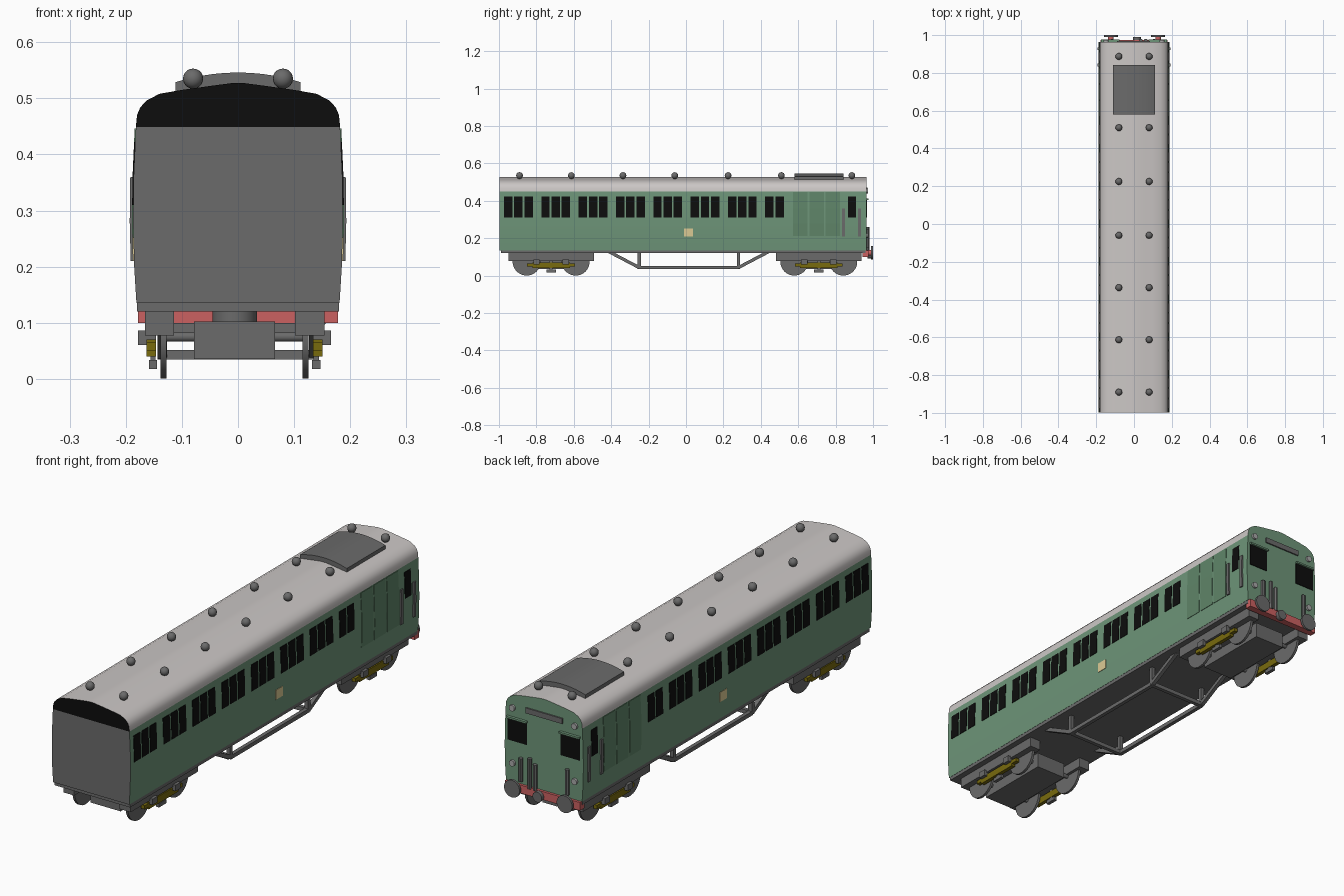
import bpy, bmesh, math
from mathutils import Vector

if "Cube" in bpy.data.objects:
    bpy.data.objects.remove(bpy.data.objects["Cube"])


def mat(name, r, g, b):
    m = bpy.data.materials.new(name)
    m.diffuse_color = (r, g, b, 1)
    m.use_nodes = True
    m.node_tree.nodes["Principled BSDF"].inputs["Base Color"].default_value = m.diffuse_color
    return m


GREEN = mat("coach_green", 0.155, 0.30, 0.19)
DARK = mat("door_green", 0.115, 0.235, 0.14)
ROOF = mat("roof_pale_grey", 0.60, 0.57, 0.56)
GREY = mat("metal_grey", 0.145, 0.145, 0.145)
BLACK = mat("window_black", 0.004, 0.004, 0.004)
RED = mat("beam_red", 0.60, 0.12, 0.12)
YELLOW = mat("spring_yellow", 0.19, 0.145, 0.004)
CREAM = mat("cream", 0.72, 0.60, 0.30)
LAMP = mat("lamp_grey", 0.40, 0.40, 0.40)


def make(name, verts, faces, *mats):
    me = bpy.data.meshes.new(name)
    me.from_pydata(verts, [], faces)
    bm = bmesh.new()
    bm.from_mesh(me)
    bmesh.ops.recalc_face_normals(bm, faces=bm.faces)
    bm.to_mesh(me)
    bm.free()
    for m in mats:
        me.materials.append(m)
    ob = bpy.data.objects.new(name, me)
    bpy.context.collection.objects.link(ob)
    return ob


def smooth(ob, deg=35):
    bpy.ops.object.select_all(action='DESELECT')
    ob.select_set(True)
    bpy.context.view_layer.objects.active = ob
    bpy.ops.object.shade_smooth_by_angle(angle=math.radians(deg))


def prism(name, pts, y0, y1, *mats):
    """Closed x-z outline extruded along y."""
    n = len(pts)
    v = [(x, y, z) for y in (y0, y1) for x, z in pts]
    f = [(i, (i + 1) % n, n + (i + 1) % n, n + i) for i in range(n)]
    return make(name, v, f + [tuple(range(n)), tuple(range(n, 2 * n))], *mats)


def box(name, x, y, z, m):
    x, y, z = sorted(x), sorted(y), sorted(z)
    return prism(name, [(x[0], z[0]), (x[1], z[0]), (x[1], z[1]), (x[0], z[1])], y[0], y[1], m)


def rod(name, a, b, r, m, sides=4):
    """Bar or cylinder between two points."""
    a, b = Vector(a), Vector(b)
    d = (b - a).normalized()
    u = d.cross(Vector((0, 0, 1)) if abs(d.z) < 0.99 else Vector((1, 0, 0))).normalized()
    w = d.cross(u)
    ang = [2 * math.pi * (i + 0.5) / sides for i in range(sides)]
    v = [p + r * (math.cos(t) * u + math.sin(t) * w) for p in (a, b) for t in ang]
    f = [(i, (i + 1) % sides, sides + (i + 1) % sides, sides + i) for i in range(sides)]
    ob = make(name, v, f + [tuple(range(sides)), tuple(range(sides, 2 * sides))], m)
    if sides > 8:
        smooth(ob)
    return ob


# Body shell: half cross-section, mirrored, with end faces as horizontal strips
HALF = [(0.181, 0.135), (0.185, 0.20), (0.187, 0.28), (0.186, 0.36), (0.182, 0.449),
        (0.180, 0.470), (0.174, 0.484), (0.163, 0.496), (0.140, 0.508), (0.100, 0.515),
        (0.050, 0.522), (0.012, 0.527)]
Y0, Y1 = -0.997, 0.964
n = len(HALF)
verts = [(s * x, y, z) for y in (Y0, Y1) for s in (-1, 1) for x, z in HALF]
LF, RF, LB, RB = 0, n, 2 * n, 3 * n
faces, idx = [], []
for i in range(n - 1):
    up = i >= 4
    faces += [(LF + i, LF + i + 1, LB + i + 1, LB + i), (RF + i, RF + i + 1, RB + i + 1, RB + i),
              (LF + i, RF + i, RF + i + 1, LF + i + 1), (LB + i, RB + i, RB + i + 1, LB + i + 1)]
    idx += [1, 1, 3, 0] if up else [0, 0, 2, 0]
faces += [(LF, RF, RB, LB), (LF + n - 1, RF + n - 1, RB + n - 1, LB + n - 1)]
idx += [2, 1]
body = make("coach_body", verts, faces, GREEN, ROOF, GREY, BLACK)
for p, k in zip(body.data.polygons, idx):
    p.material_index = k
smooth(body)
box("underframe", (-0.18, 0.18), (-0.99, 0.96), (0.12, 0.136), GREY)


def side_x(z):
    for (xa, za), (xb, zb) in zip(HALF, HALF[1:]):
        if za <= z <= zb:
            return xa + (xb - xa) * (z - za) / (zb - za)


def side_plate(name, y0, y1, z0, z1, m, out=0.002):
    """Thin plate that follows the curved side, on both sides of the coach."""
    zs = [z0] + [z for _, z in HALF if z0 < z < z1] + [z1]
    for s, tag in ((1, "right"), (-1, "left")):
        pts = [(s * (side_x(z) + out), z) for z in zs]
        pts += [(s * (side_x(z) - 0.002), z) for z in reversed(zs)]
        prism(f"{name}_{tag}", pts, y0, y1, m)


# Side windows in groups of three, last group has two
for g in range(8):
    for k in range(3 if g < 7 else 2):
        y = -0.973 + 0.1995 * g + 0.0545 * k
        side_plate("side_window", y, y + 0.045, 0.31, 0.422, BLACK)
side_plate("cab_door_window", 0.866, 0.908, 0.31, 0.422, BLACK)
for k in range(3):
    y = 0.572 + 0.087 * k
    side_plate("luggage_door", y, y + 0.078, 0.212, 0.446, DARK)
for y in (0.834, 0.920):
    side_plate("door_handrail", y, y + 0.015, 0.21, 0.36, GREY, 0.006)
side_plate("cream_panel", -0.011, 0.037, 0.21, 0.252, CREAM)

# Roof vents and roof box
for y in (-0.89, -0.613, -0.337, -0.06, 0.225, 0.51, 0.887):
    for x in (-0.08, 0.08):
        bpy.ops.mesh.primitive_uv_sphere_add(segments=16, ring_count=10, radius=0.018, location=(x, y, 0.535))
        v = bpy.context.object
        v.name = "roof_vent"
        v.data.materials.append(GREY)
        smooth(v, 60)
arc = [(-0.111 + 0.222 * i / 10, 0.546 - 0.017 * (i / 5 - 1) ** 2) for i in range(11)]
smooth(prism("roof_box", arc + [(x, z - 0.022) for x, z in reversed(arc)], 0.58, 0.842, GREY))

# Cab end: windows, visors, lamps, pipes
for s in (-1, 1):
    box("cab_window", (s * 0.08, s * 0.172), (0.960, 0.967), (0.31, 0.405), BLACK)
    box("cab_visor", (s * 0.078, s * 0.174), (0.960, 0.976), (0.405, 0.413), GREEN)
    for z in (0.215, 0.452):
        rod("end_lamp", (s * 0.148, 0.96, z), (s * 0.148, 0.973, z), 0.013, LAMP, 16)
box("headcode_panel", (-0.09, 0.085), (0.960, 0.970), (0.447, 0.470), GREY)
for x, z0, z1 in ((0.105, 0.15, 0.25), (0.062, 0.13, 0.26), (0.037, 0.13, 0.24), (-0.115, 0.15, 0.26)):
    rod("end_pipe", (x, 0.972, z0), (x, 0.972, z1), 0.009, GREY, 8)

# Buffer beam, buffers and coupling
box("buffer_beam", (-0.178, 0.178), (0.945, 0.975), (0.10, 0.135), RED)
for x in (-0.122, 0.128):
    rod("buffer_shaft", (x, 0.97, 0.122), (x, 0.992, 0.122), 0.015, RED, 16)
    rod("buffer_head", (x, 0.990, 0.122), (x, 1.0, 0.122), 0.037, GREY, 24)
rod("coupling", (0.015, 0.97, 0.112), (0.015, 0.99, 0.112), 0.022, GREY, 16)

# Truss rods under the floor
T = [(-0.41, 0.127), (-0.25, 0.043), (0.28, 0.043), (0.44, 0.127)]
for x in (-0.135, 0.135):
    for a, b in zip(T, T[1:]):
        rod("truss_bar", (x, *a), (x, *b), 0.012, GREY)
    for y in (-0.25, 0.28):
        rod("truss_post", (x, y, 0.043), (x, y, 0.127), 0.012, GREY)
for y in (-0.25, 0.28):
    rod("truss_crossbar", (-0.135, y, 0.043), (0.135, y, 0.043), 0.012, GREY)

# Bogies
CX = -0.006
for cy in (-0.721, 0.71):
    rod("bogie_pivot", (CX, cy, 0.095), (CX, cy, 0.125), 0.04, GREY, 20)
    box("bogie_centre", (CX - 0.072, CX + 0.072), (cy - 0.17, cy + 0.17), (0.035, 0.102), GREY)
    box("bogie_bolster", (CX - 0.12, CX + 0.12), (cy - 0.05, cy + 0.05), (0.08, 0.10), GREY)
    for dy in (-0.131, 0.131):
        rod("axle", (CX - 0.128, cy + dy, 0.075), (CX + 0.128, cy + dy, 0.075), 0.009, GREY, 12)
        for s in (-1, 1):
            rod("wheel", (CX + s * 0.121, cy + dy, 0.075), (CX + s * 0.132, cy + dy, 0.075), 0.075, GREY, 28)
    for s in (-1, 1):
        def part(name, xa, xb, ya, yb, z0, z1, m):
            box(name, (CX + s * xa, CX + s * xb), (cy + ya, cy + yb), (z0, z1), m)
        part("bogie_side_frame", 0.108, 0.160, -0.228, 0.228, 0.077, 0.121, GREY)
        part("bogie_spring", 0.140, 0.157, -0.128, 0.128, 0.050, 0.066, YELLOW)
        part("bogie_spring_centre", 0.140, 0.157, -0.10, 0.10, 0.040, 0.070, YELLOW)
        part("bogie_foot", 0.138, 0.153, -0.025, 0.025, 0.018, 0.034, GREY)
        part("bogie_foot_stem", 0.141, 0.150, -0.008, 0.008, 0.030, 0.08, GREY)
        for dy in (-0.078, 0.078):
            part("spring_hanger", 0.140, 0.172, dy - 0.017, dy + 0.017, 0.060, 0.086, GREY)
